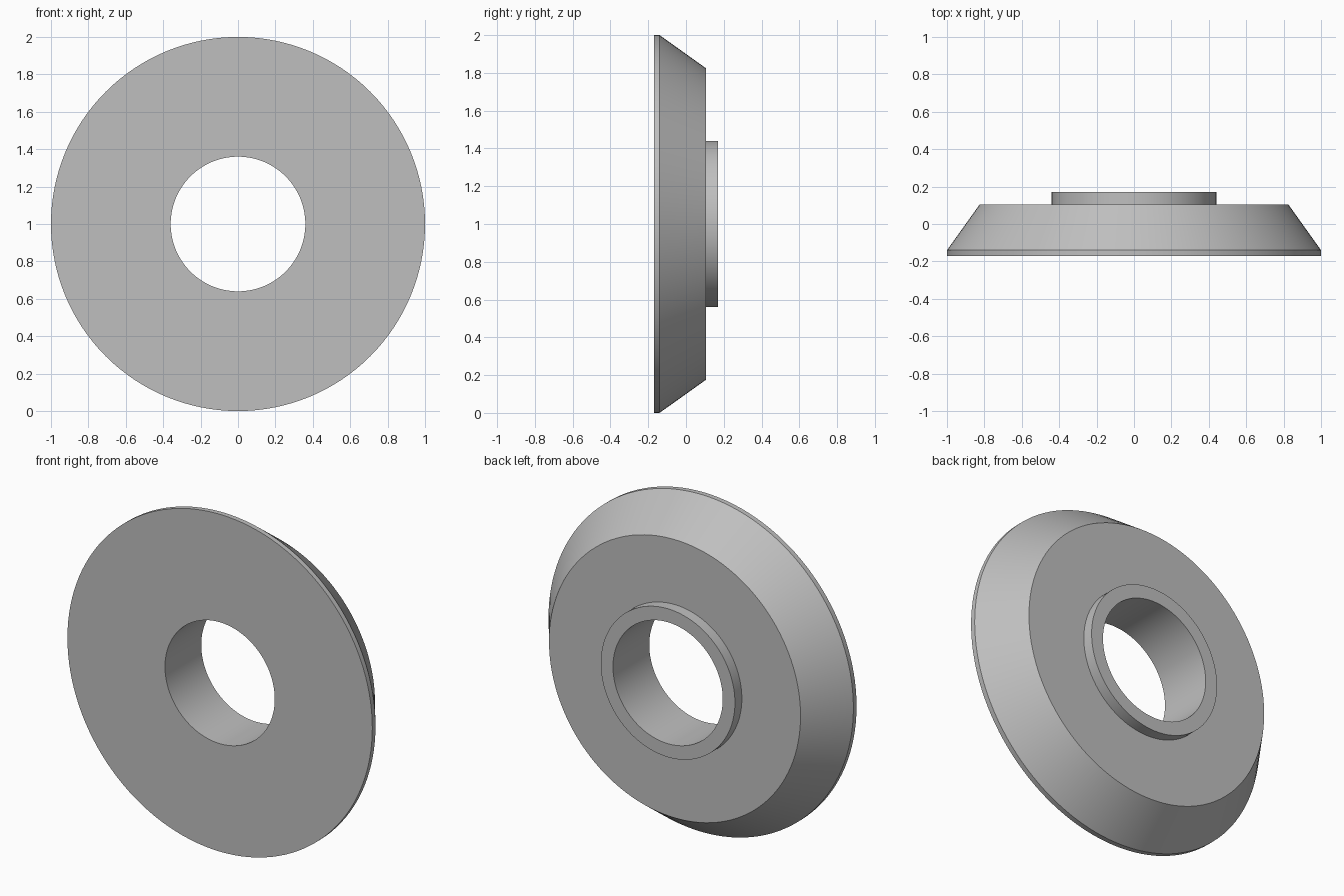
import bpy, bmesh, math

cube = bpy.data.objects.get("Cube")
if cube:
    bpy.data.objects.remove(cube, do_unlink=True)

SEGMENTS = 128
CENTRE_Z = 1.0

grey = bpy.data.materials.new("plain grey")
grey.use_nodes = True
colour = (0.52, 0.52, 0.52, 1)
grey.diffuse_color = colour
grey.node_tree.nodes["Principled BSDF"].inputs["Base Color"].default_value = colour


def lathe(name, profile):
    """Revolve a closed (radius, y) profile about the y axis."""
    bm = bmesh.new()
    rings = []
    for i in range(SEGMENTS):
        a = math.tau * i / SEGMENTS
        rings.append([bm.verts.new((r * math.cos(a), y, CENTRE_Z + r * math.sin(a)))
                      for r, y in profile])
    count = len(profile)
    for i, ring in enumerate(rings):
        following = rings[(i + 1) % SEGMENTS]
        for j in range(count):
            k = (j + 1) % count
            bm.faces.new((ring[j], ring[k], following[k], following[j]))
    bmesh.ops.recalc_face_normals(bm, faces=bm.faces)
    mesh = bpy.data.meshes.new(name)
    bm.to_mesh(mesh)
    bm.free()
    mesh.materials.append(grey)
    obj = bpy.data.objects.new(name, mesh)
    bpy.context.collection.objects.link(obj)
    bpy.ops.object.select_all(action="DESELECT")
    obj.select_set(True)
    bpy.context.view_layer.objects.active = obj
    bpy.ops.object.shade_smooth_by_angle(angle=math.radians(25))
    return obj


# Bevelled disc with a narrow straight rim, raised rear collar and through bore
lathe("bevelled_collar_disc", [
    (0.36, -0.17), (1.0, -0.17), (1.0, -0.14), (0.825, 0.105),
    (0.44, 0.105), (0.44, 0.17), (0.36, 0.17),
])
